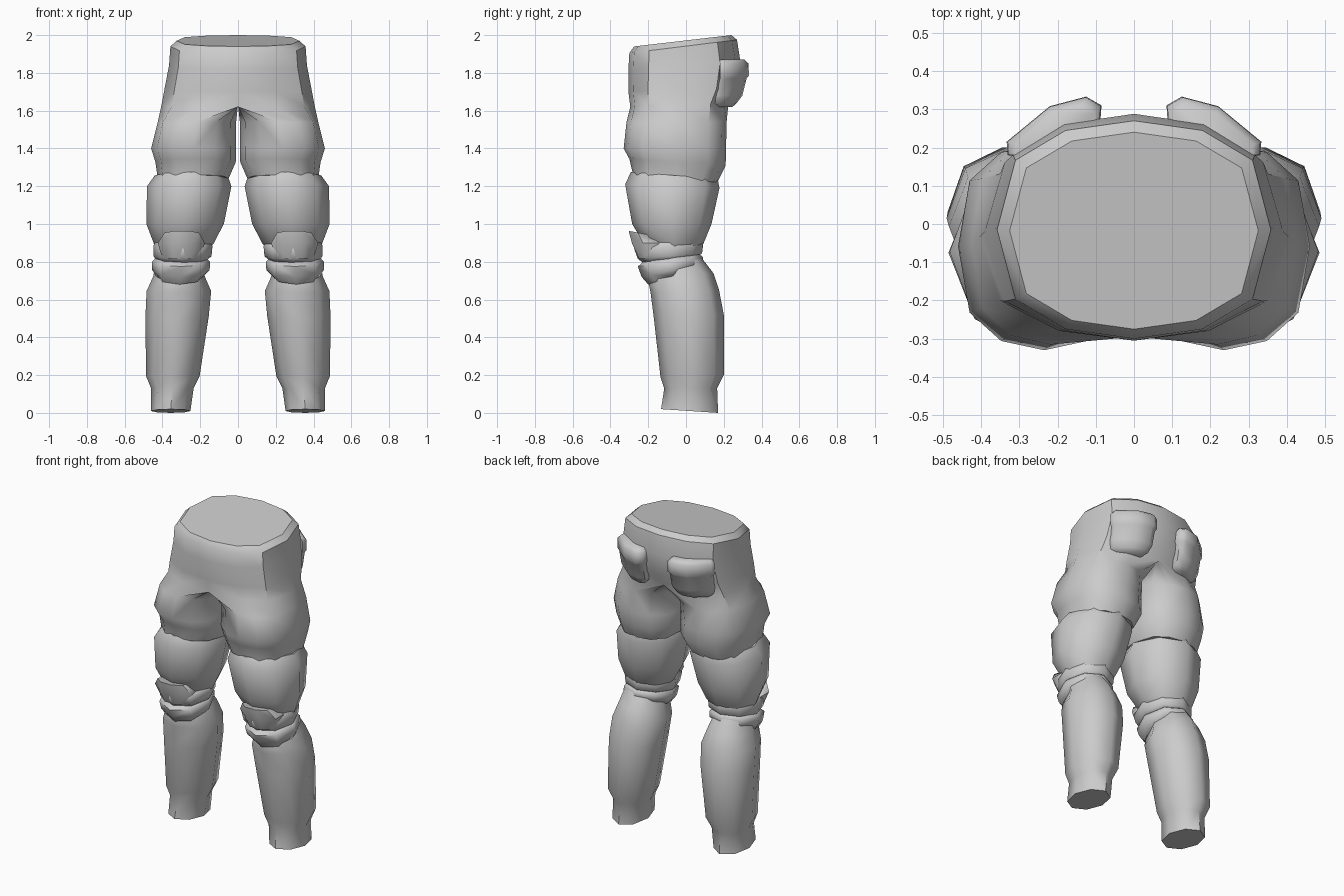
import bpy
import bmesh
from math import sin, cos, pi, copysign

old = bpy.data.objects.get("Cube")
if old:
    bpy.data.objects.remove(old, do_unlink=True)

GREY = (0.6, 0.6, 0.6, 1)
mat = bpy.data.materials.new("grey_cloth")
mat.use_nodes = True
mat.diffuse_color = GREY
mat.node_tree.nodes["Principled BSDF"].inputs["Base Color"].default_value = GREY


def ring(spec, sides, phase=0, square=1):
    """Tilted oval: front z, back z, inner x, outer x, front y, back y."""
    zf, zb, xi, xo, yf, yb = spec
    cx = 0 if xi == 0 else (xi + xo) / 2      # hip rings collapse onto the mid plane
    points = []
    for i in range(sides):
        a = 2 * pi * (i + phase) / sides - pi / 2
        c, s = cos(a), sin(a)
        s = copysign(abs(s) ** square, s)
        if abs(c) < 1e-6:
            c = 0
        x = cx + c * ((xo - cx) if c > 0 else (cx - xi))
        t = (s + 1) / 2
        points.append((x, yf + (yb - yf) * t, zf + (zb - zf) * t))
    return points


def loft(name, rings, angle=55):
    """Skin a stack of rings, close both ends and mirror to the other side."""
    bm = bmesh.new()
    rows = [[bm.verts.new(p) for p in r] for r in rings]
    n = len(rows[0])
    for upper, lower in zip(rows, rows[1:]):
        for i in range(n):
            j = (i + 1) % n
            bm.faces.new((upper[i], lower[i], lower[j], upper[j]))
    bm.faces.new(rows[0])
    bm.faces.new(rows[-1][::-1])
    # Drop walls lying on the mid plane so both halves join smoothly
    walls = [f for f in bm.faces if all(abs(v.co.x) < 1e-5 for v in f.verts)]
    bmesh.ops.recalc_face_normals(bm, faces=bm.faces)
    bmesh.ops.delete(bm, geom=walls, context='FACES')
    mesh = bpy.data.meshes.new(name)
    bm.to_mesh(mesh)
    bm.free()
    mesh.materials.append(mat)
    ob = bpy.data.objects.new(name, mesh)
    bpy.context.collection.objects.link(ob)
    mirror = ob.modifiers.new("mirror", 'MIRROR')
    mirror.use_clip = True
    mirror.merge_threshold = 0.001
    bpy.ops.object.select_all(action='DESELECT')
    ob.select_set(True)
    bpy.context.view_layer.objects.active = ob
    bpy.ops.object.shade_smooth_by_angle(angle=angle * pi / 180)
    return ob


# Shorts: waist, hips and upper thighs
shorts = [
    (1.94, 2, 0, .325, -.275, .24),
    (1.905, 1.975, 0, .358, -.3, .27),
    (1.82, 1.86, 0, .365, -.305, .288),
    (1.7, 1.72, 0, .39, -.305, .265),
    (1.62, 1.64, 0, .405, -.295, .225),
    (1.54, 1.54, .01, .425, -.315, .215),
    (1.4, 1.4, .01, .46, -.33, .212),
    (1.345, 1.31, .012, .437, -.3, .21),
    (1.26, 1.22, .05, .425, -.28, .165),
]
loft("shorts", [ring(r, 12, square=.65) for r in shorts], 40)

# Thigh padding
thigh = [
    (1.275, 1.24, .055, .44, -.292, .168),
    (1.21, 1.19, .035, .482, -.322, .177),
    (1, 1, .075, .485, -.285, .135),
    (.9, .89, .13, .445, -.225, .09),
    (.84, .86, .17, .42, -.15, .06),
]
loft("thigh_pads", [ring(r, 8) for r in thigh])

# Knee bands and cap
upper_band = [
    (.9, .92, .155, .435, -.25, .08),
    (.87, .9, .135, .448, -.275, .092),
    (.815, .845, .14, .448, -.255, .085),
    (.79, .825, .165, .43, -.22, .06),
]
loft("upper_knee_bands", [ring(r, 8) for r in upper_band])

lower_band = [
    (.805, .84, .17, .435, -.22, .07),
    (.775, .825, .147, .455, -.255, .09),
    (.72, .795, .15, .455, -.235, .09),
    (.68, .77, .18, .435, -.2, .06),
]
loft("lower_knee_bands", [ring(r, 8) for r in lower_band])

knee_cap = [
    (.965, .93, .2, .395, -.31, -.13),
    (.9, .9, .165, .435, -.295, -.08),
    (.815, .83, .19, .41, -.255, -.08),
]
loft("knee_caps", [ring(r, 8, phase=.5) for r in knee_cap])

# Lower legs down to the cuffs
shin = [
    (.76, .85, .2, .43, -.17, .06),
    (.7, .74, .175, .45, -.2, .145),
    (.64, .65, .142, .484, -.188, .175),
    (.5, .52, .155, .49, -.17, .2),
    (.19, .2, .203, .487, -.135, .2),
    (.13, .13, .235, .46, -.115, .165),
    (.02, 0, .252, .46, -.132, .17),
]
loft("lower_legs", [ring(r, 8) for r in shin])

# Back pockets wrapped around the hips, with a proud flap
outline = [(.09, .24), (.085, .31), (.125, .333), (.22, .308),
           (.333, .215), (.33, .18), (.24, .17)]
profile = [(1.87, .84, .01), (1.85, .98, 0), (1.785, 1, 0), (1.77, .92, .005),
           (1.68, .9, .025), (1.64, .8, .045), (1.62, .6, .05)]


def pocket_ring(z, size, inset):
    return [(.2 + (x - .2) * size, .24 + (y - .24) * size - inset, z) for x, y in outline]


loft("back_pockets", [pocket_ring(*row) for row in profile], 60)
